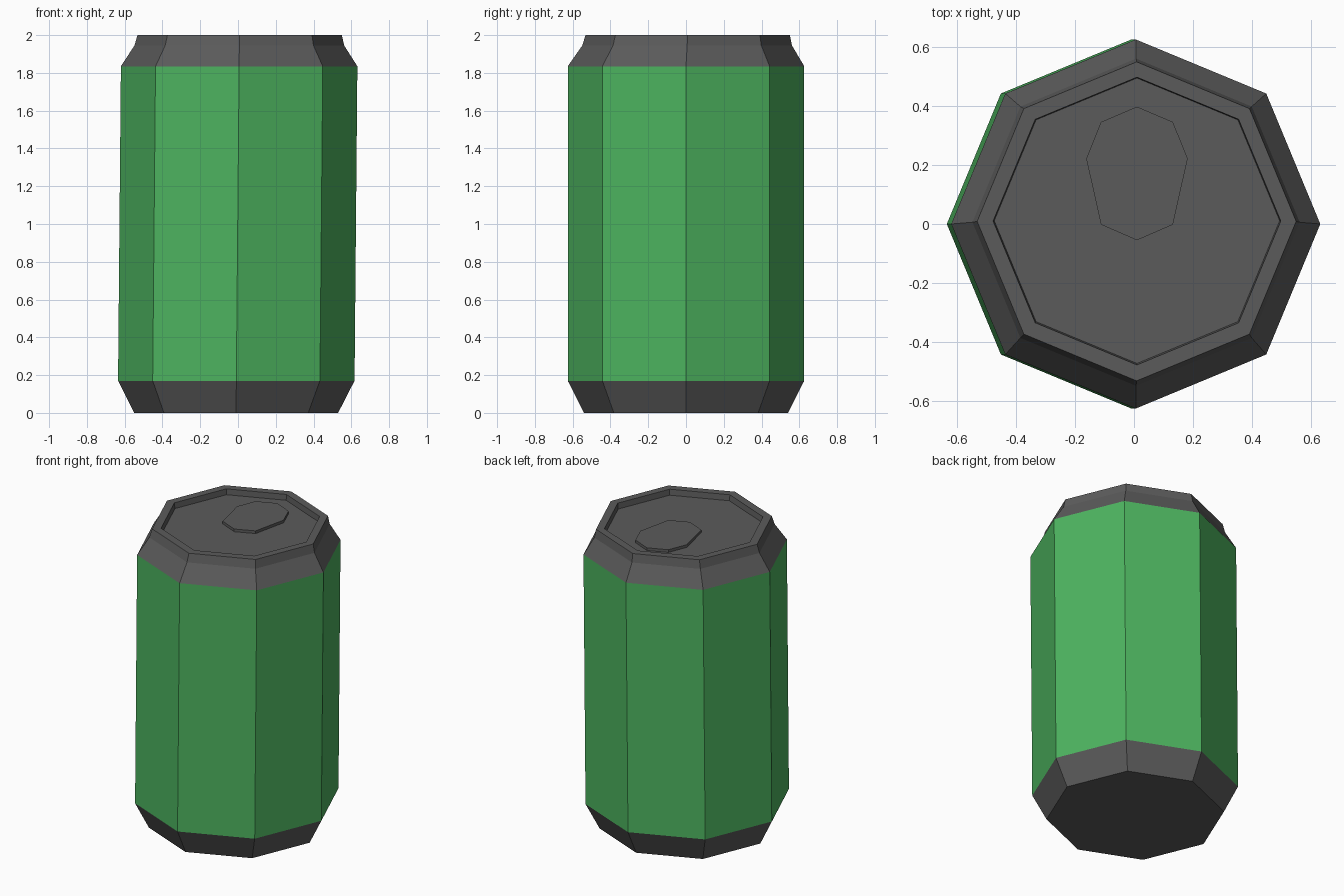
import bpy, bmesh, math

if "Cube" in bpy.data.objects:
    bpy.data.objects.remove(bpy.data.objects["Cube"])


def material(name, rgb):
    m = bpy.data.materials.new(name)
    m.diffuse_color = (*rgb, 1)
    m.use_nodes = True
    m.node_tree.nodes["Principled BSDF"].inputs["Base Color"].default_value = m.diffuse_color
    return m


GREEN = material("green paint", (0.074, 0.455, 0.115))
METAL = material("dark grey metal", (0.105, 0.105, 0.105))


def finish(name, bm, mats):
    bmesh.ops.recalc_face_normals(bm, faces=bm.faces)
    me = bpy.data.meshes.new(name)
    bm.to_mesh(me)
    bm.free()
    for m in mats:
        me.materials.append(m)
    ob = bpy.data.objects.new(name, me)
    bpy.context.collection.objects.link(ob)
    return ob


def loft(bm, rings):
    """Join equal-length vertex rings and cap both ends."""
    loops = [[bm.verts.new(p) for p in ring] for ring in rings]
    for a, b in zip(loops, loops[1:]):
        for i in range(len(a)):
            j = (i + 1) % len(a)
            bm.faces.new((a[i], a[j], b[j], b[i]))
    bm.faces.new(loops[0])
    bm.faces.new(loops[-1])


def octagon(r, z, cx, cy):
    return [(cx + r * math.cos(i * math.pi / 4),
             cy + r * math.sin(i * math.pi / 4), z) for i in range(8)]


# Can: radius, height and slight lean of each ring, ending in the recessed lid
profile = [
    (0.540, 0.00, -0.010, 0.000),
    (0.626, 0.17, -0.009, 0.000),
    (0.626, 1.835, 0.006, 0.000),
    (0.555, 1.945, 0.007, 0.006),
    (0.541, 2.00, 0.009, 0.009),
    (0.488, 2.00, 0.010, 0.010),
    (0.484, 1.962, 0.010, 0.011),
]
bm = bmesh.new()
loft(bm, [octagon(*p) for p in profile])
for f in bm.faces:
    # the painted band lies between the two metal ends
    f.material_index = 0 if 0.5 < f.calc_center_median().z < 1.5 else 1
finish("can_body", bm, [GREEN, METAL])

# Pull tab: egg-shaped plate, mirrored about its centre line
half = [(0.0, -0.055), (0.122, -0.002), (0.172, 0.222), (0.122, 0.346), (0.0, 0.398)]
outline = half + [(-x, y) for x, y in half[-2:0:-1]]
bm = bmesh.new()
loft(bm, [[(x + 0.01, y, z) for x, y in outline] for z in (1.958, 1.98)])
finish("pull_tab", bm, [METAL])
